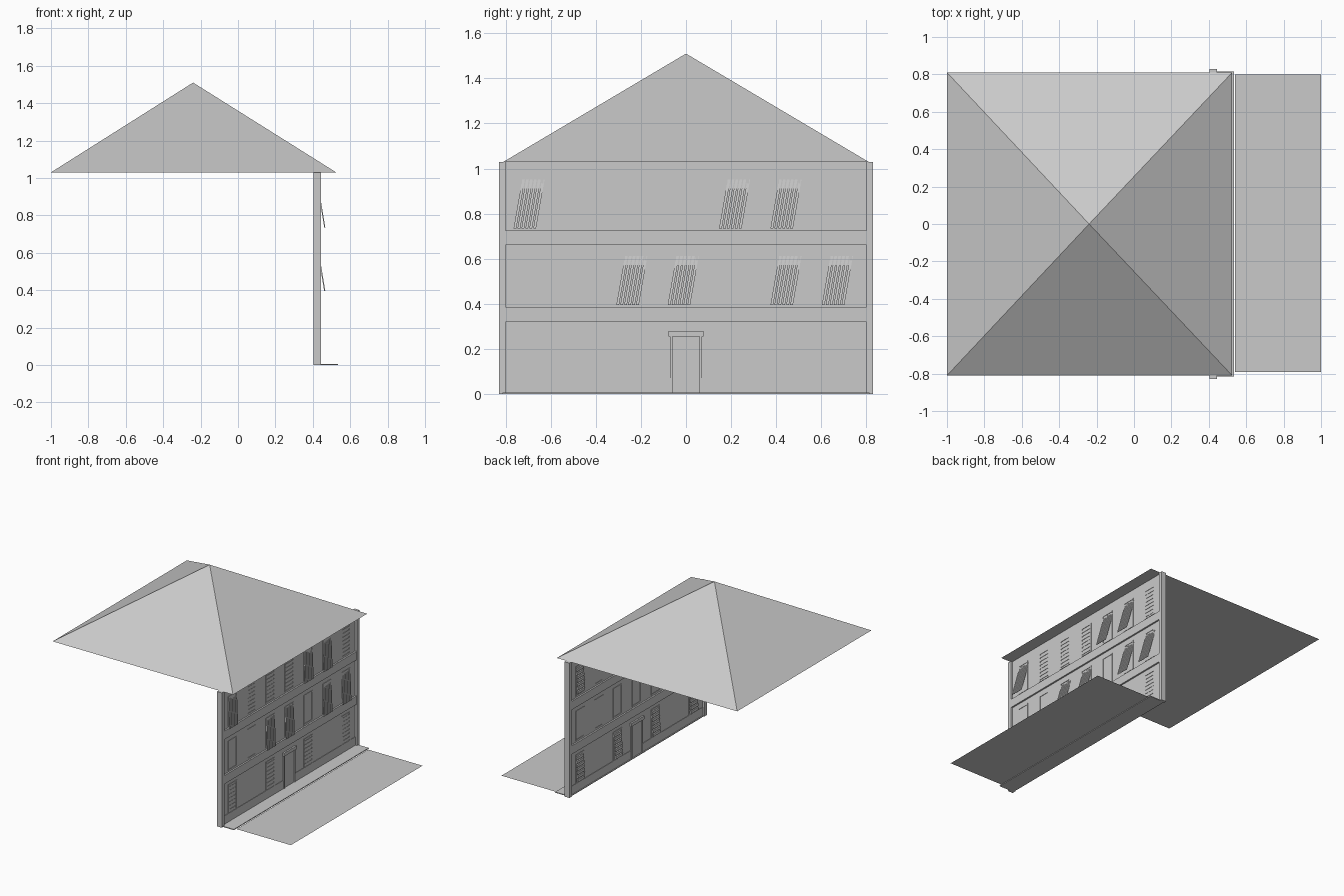
import bpy, bmesh
from mathutils import Vector

if "Cube" in bpy.data.objects:
    bpy.data.objects.remove(bpy.data.objects["Cube"])

mat = bpy.data.materials.new("light grey plaster")
mat.diffuse_color = (0.59, 0.59, 0.59, 1)
mat.use_nodes = True
mat.node_tree.nodes["Principled BSDF"].inputs["Base Color"].default_value = mat.diffuse_color

CX = 0.425                      # middle of the facade thickness
FLOORS = (0.06, 0.395, 0.735)   # window sill heights
WIN_H, WIN_W, PITCH = 0.228, 0.105, 0.228


def add_box(bm, x0, x1, y0, y1, z0, z1, shear=None):
    """Box; shear(z) may return an (x, y) offset for each corner."""
    vs = bmesh.ops.create_cube(bm, size=1)["verts"]
    for v in vs:
        v.co = Vector((x1 if v.co.x > 0 else x0,
                       y1 if v.co.y > 0 else y0,
                       z1 if v.co.z > 0 else z0))
        if shear:
            dx, dy = shear(v.co.z)
            v.co.x += dx
            v.co.y += dy


def finish(bm, name):
    bmesh.ops.recalc_face_normals(bm, faces=bm.faces[:])
    me = bpy.data.meshes.new(name)
    bm.to_mesh(me)
    bm.free()
    me.materials.append(mat)
    ob = bpy.data.objects.new(name, me)
    bpy.context.collection.objects.link(ob)
    return ob


def boxes(name, items):
    bm = bmesh.new()
    for it in items:
        add_box(bm, *it)
    return finish(bm, name)


# Pyramid roof with closed underside
bm = bmesh.new()
base = [bm.verts.new((x, y, 1.03)) for x, y in
        ((-1, -0.81), (0.525, -0.81), (0.525, 0.81), (-1, 0.81))]
apex = bm.verts.new((-0.24, 0, 1.51))
bm.faces.new(base[::-1])
for i in range(4):
    bm.faces.new((base[i], base[(i + 1) % 4], apex))
finish(bm, "roof")

# Flat ground sheet and thin pavement in front of the facade
bm = bmesh.new()
bm.faces.new([bm.verts.new(p) for p in
              ((0.54, -0.79, 0), (1, -0.79, 0), (1, 0.80, 0), (0.54, 0.80, 0))])
finish(bm, "ground_sheet")
boxes("pavement", [(0.41, 0.535, -0.815, 0.815, 0, 0.006)])

# Facade: thin wall, end pilasters, storey bands, plinth
boxes("wall", [(CX - 0.006, CX + 0.006, -0.8, 0.8, 0, 1.03)])
boxes("pilasters", [(CX - 0.02, CX + 0.02, s * 0.815 - 0.015, s * 0.815 + 0.015, 0, 1.03)
                    for s in (-1, 1)])
boxes("storey_bands", [(CX - 0.018, CX + 0.018, -0.8, 0.8, a, b)
                       for a, b in ((0.32, 0.385), (0.66, 0.725))])
boxes("plinth", [(CX - 0.009, CX + 0.009, s * 0.435 - 0.365, s * 0.435 + 0.365, 0, 0.07)
                 for s in (-1, 1)])

# Door with posts and lintel on both sides of the wall
boxes("door_frame", [(CX - 0.014, CX + 0.014, -0.07, -0.06, 0, 0.255),
                     (CX - 0.014, CX + 0.014, 0.06, 0.07, 0, 0.255),
                     (CX - 0.018, CX + 0.018, -0.078, 0.078, 0.255, 0.28)])
boxes("door", [(CX - 0.007, CX + 0.007, -0.06, 0.06, 0, 0.255)])


def window_frame(bm, y, z):
    d, h, t = 0.009, WIN_W / 2, 0.009
    for s in (-1, 1):
        c = y + s * (h - t / 2)
        add_box(bm, CX - d, CX + d, c - t / 2, c + t / 2, z, z + WIN_H)
    for a in (z, z + WIN_H - t):
        add_box(bm, CX - d, CX + d, y - h + t, y + h - t, a, a + t)


def swung_shutter(bm, y, z):
    """Slats leaning out of the facade and sideways."""
    lean = lambda h: (0.038 * (1 - (h - z) / WIN_H), 0.04 * ((h - z) / WIN_H) - 0.04)
    for k in range(6):
        c = y - 0.035 + k * 0.0175
        add_box(bm, CX - 0.002, CX + 0.004, c - 0.006, c + 0.006, z, z + WIN_H, lean)


def louvre(bm, y, z):
    """Horizontal slats, showing a little at the front and leaning at the back."""
    h = WIN_W / 2 - 0.009
    for k in range(7):
        a = z + 0.016 + k * 0.029
        add_box(bm, CX, CX + 0.0085, y - h, y + h, a, a + 0.02)
        s = 0.016 * (k / 6 - 0.5)
        add_box(bm, CX - 0.016, CX, y - h + s, y + h + s, a, a + 0.02)


# Windows by floor: column numbers count from the door axis
swung = {0: (), 1: (-1, 0, 2, 3), 2: (-3, 1, 2)}
slatted = {0: (-3, -1, 1, 3), 1: (), 2: (-2, -1, 0, 3)}
frames, outer, inner = bmesh.new(), bmesh.new(), bmesh.new()
for f, z in enumerate(FLOORS):
    for col in ((-3, -1, 1, 3) if f == 0 else range(-3, 4)):
        y = col * PITCH
        window_frame(frames, y, z)
        if col in swung[f]:
            swung_shutter(outer, y, z)
        elif col in slatted[f]:
            louvre(inner, y, z)
finish(frames, "window_frames")
finish(outer, "open_shutters")
finish(inner, "louvre_shutters")
